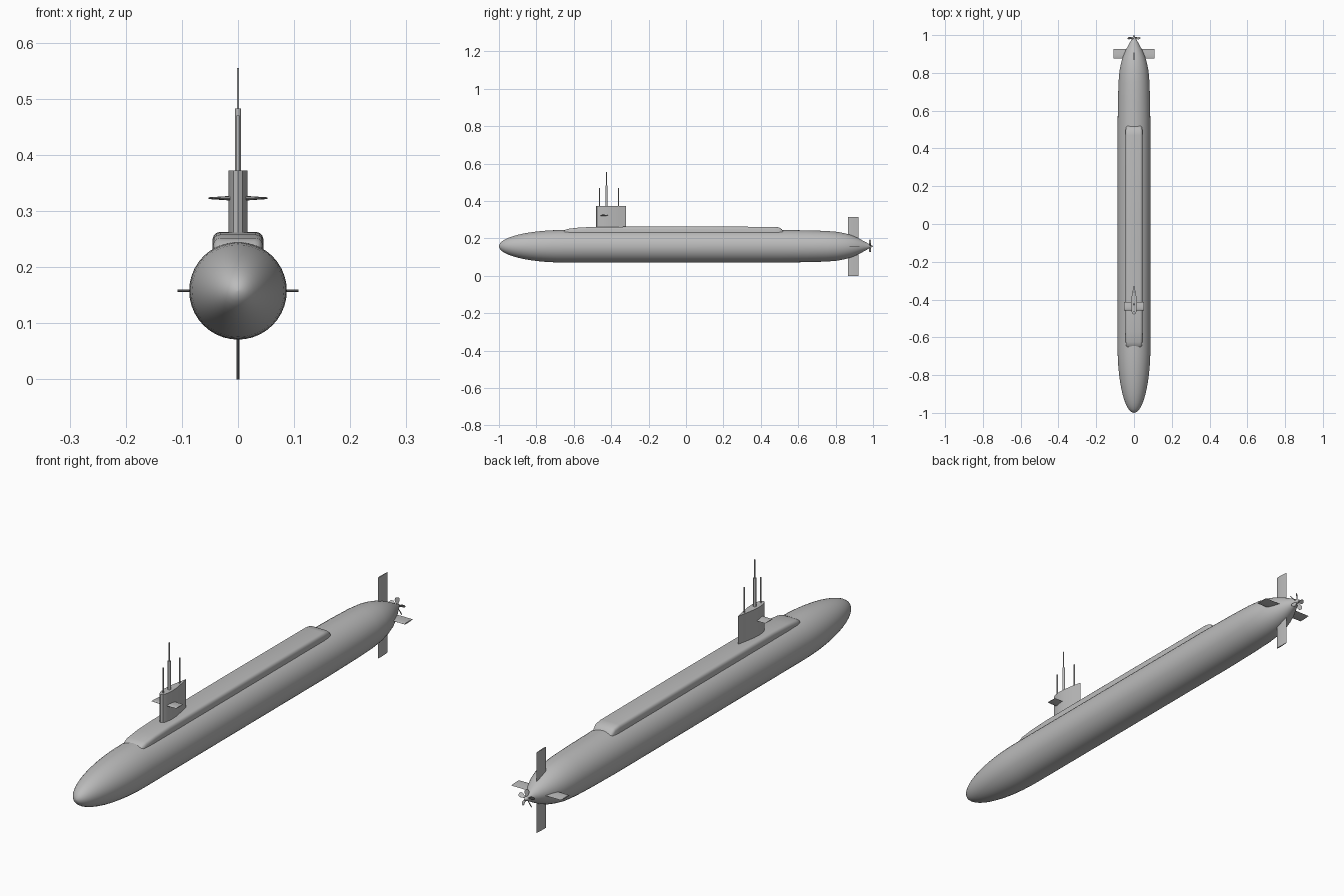
import bpy, bmesh, math
from mathutils import Matrix, Vector

cube = bpy.data.objects.get("Cube")
if cube:
    bpy.data.objects.remove(cube, do_unlink=True)

AXIS = 0.158   # height of the hull centreline
RADIUS = 0.087

grey = bpy.data.materials.new("hull_grey")
grey.use_nodes = True
colour = (0.5, 0.5, 0.5, 1)
grey.diffuse_color = colour
grey.node_tree.nodes["Principled BSDF"].inputs["Base Color"].default_value = colour


def finish(name, bm, angle=35):
    bmesh.ops.recalc_face_normals(bm, faces=bm.faces)
    mesh = bpy.data.meshes.new(name)
    bm.to_mesh(mesh)
    bm.free()
    mesh.materials.append(grey)
    obj = bpy.data.objects.new(name, mesh)
    bpy.context.collection.objects.link(obj)
    bpy.ops.object.select_all(action='DESELECT')
    obj.select_set(True)
    bpy.context.view_layer.objects.active = obj
    bpy.ops.object.shade_smooth_by_angle(angle=math.radians(angle))
    return obj


def add_loft(bm, rings):
    """Skin closed rings of equal length and cap both ends."""
    loops = [[bm.verts.new(p) for p in ring] for ring in rings]
    n = len(loops[0])
    for a, b in zip(loops, loops[1:]):
        for i in range(n):
            j = (i + 1) % n
            bm.faces.new((a[i], a[j], b[j], b[i]))
    bm.faces.new(loops[0])
    bm.faces.new(loops[-1])


def loft(name, rings, angle=35):
    bm = bmesh.new()
    add_loft(bm, rings)
    return finish(name, bm, angle)


def circle(y, r, sides=40):
    return [(r * math.cos(math.tau * i / sides), y,
             AXIS + r * math.sin(math.tau * i / sides)) for i in range(sides)]


def foil(y0, y1, t):
    """Streamlined section as (thickness, y) pairs, blunt end forward."""
    half = [(0.03, 0.45), (0.12, 0.8), (0.3, 1), (0.5, 0.9), (0.75, 0.5)]
    chord = y1 - y0
    side = [(t * w, y0 + chord * u) for u, w in half]
    return [(0, y0)] + side + [(0, y1)] + [(-w, y) for w, y in reversed(side)]


def upright(z, y0, y1, t):
    return [(w, y, z) for w, y in foil(y0, y1, t)]


def level(x, z, y0, y1, t):
    return [(x, y, z + w) for w, y in foil(y0, y1, t)]


# Hull: elliptical nose, long body, pointed tail
profile = []
for i in range(1, 15):
    a = math.pi / 2 * i / 14
    profile.append((-0.65 - 0.35 * math.cos(a), RADIUS * math.sin(a)))
profile.insert(0, (-1.0, 0.001))
profile += [(0.5, RADIUS), (0.65, 0.085), (0.75, 0.082), (0.81, 0.077),
            (0.85, 0.069), (0.885, 0.059), (0.92, 0.044), (0.95, 0.028),
            (0.975, 0.014), (0.993, 0.005), (1.0, 0.001)]
loft("hull", [circle(y, r) for y, r in profile], 50)


# Raised missile deck with rounded shoulders and sloping ends
def deck_ring(y, w, top):
    right = [(w, 0.2), (w, top - 0.012), (w - 0.002, top - 0.006),
             (w - 0.006, top - 0.002), (w - 0.013, top)]
    return [(x, y, z) for x, z in right] + [(-x, y, z) for x, z in reversed(right)]


loft("missile_deck", [deck_ring(*s) for s in (
    (-0.655, 0.040, 0.236), (-0.645, 0.042, 0.246), (-0.625, 0.044, 0.252),
    (-0.57, 0.045, 0.258), (-0.48, 0.045, 0.262), (0.0, 0.045, 0.263),
    (0.47, 0.045, 0.262), (0.498, 0.044, 0.259), (0.512, 0.042, 0.249),
    (0.52, 0.040, 0.238))])

# Sail and its diving planes
loft("sail", [upright(z, -0.48, -0.322, 0.017) for z in (0.24, 0.372)])
loft("sail_planes", [level(x, 0.323, -0.458, -0.414, t)
                     for x, t in ((-0.053, 0.0015), (0, 0.005), (0.053, 0.0015))])


# Masts standing on the sail
def mast(name, y, r, z0, z1):
    ring = [(r * math.cos(math.tau * i / 16), y + r * math.sin(math.tau * i / 16))
            for i in range(16)]
    loft(name, [[(x, v, z) for x, v in ring] for z in (z0, z1)])


mast("main_mast", -0.425, 0.0055, 0.36, 0.483)
mast("periscope", -0.425, 0.0022, 0.48, 0.555)
mast("front_mast", -0.463, 0.003, 0.36, 0.47)
mast("rear_mast", -0.361, 0.003, 0.36, 0.47)

# Tail fins
loft("rudder", [upright(z, 0.865, 0.923, 0.0025) for z in (0, 0.315)])
loft("stern_planes", [level(x, AXIS, 0.875, 0.927, 0.0025)
                      for x in (-0.108, 0.108)])

# Propeller: five pitched blades around the tail cone
bm = bmesh.new()
pitch = math.radians(40)
across = Vector((math.cos(pitch), math.sin(pitch), 0))
normal = Vector((-math.sin(pitch), math.cos(pitch), 0)) * 0.0008
for k in range(5):
    turn = Matrix.Rotation(math.tau * k / 5, 3, 'Y')
    hub = Vector((0, 0.984, AXIS))
    rings = []
    for r, w in ((0.003, 0.003), (0.014, 0.005), (0.024, 0.009),
                 (0.031, 0.008), (0.035, 0.004)):
        mid = Vector((0, 0, r))
        rings.append([hub + turn @ (mid + across * w * s + normal * n)
                      for s, n in ((-1, -1), (1, -1), (1, 1), (-1, 1))])
    add_loft(bm, rings)
finish("propeller", bm)
